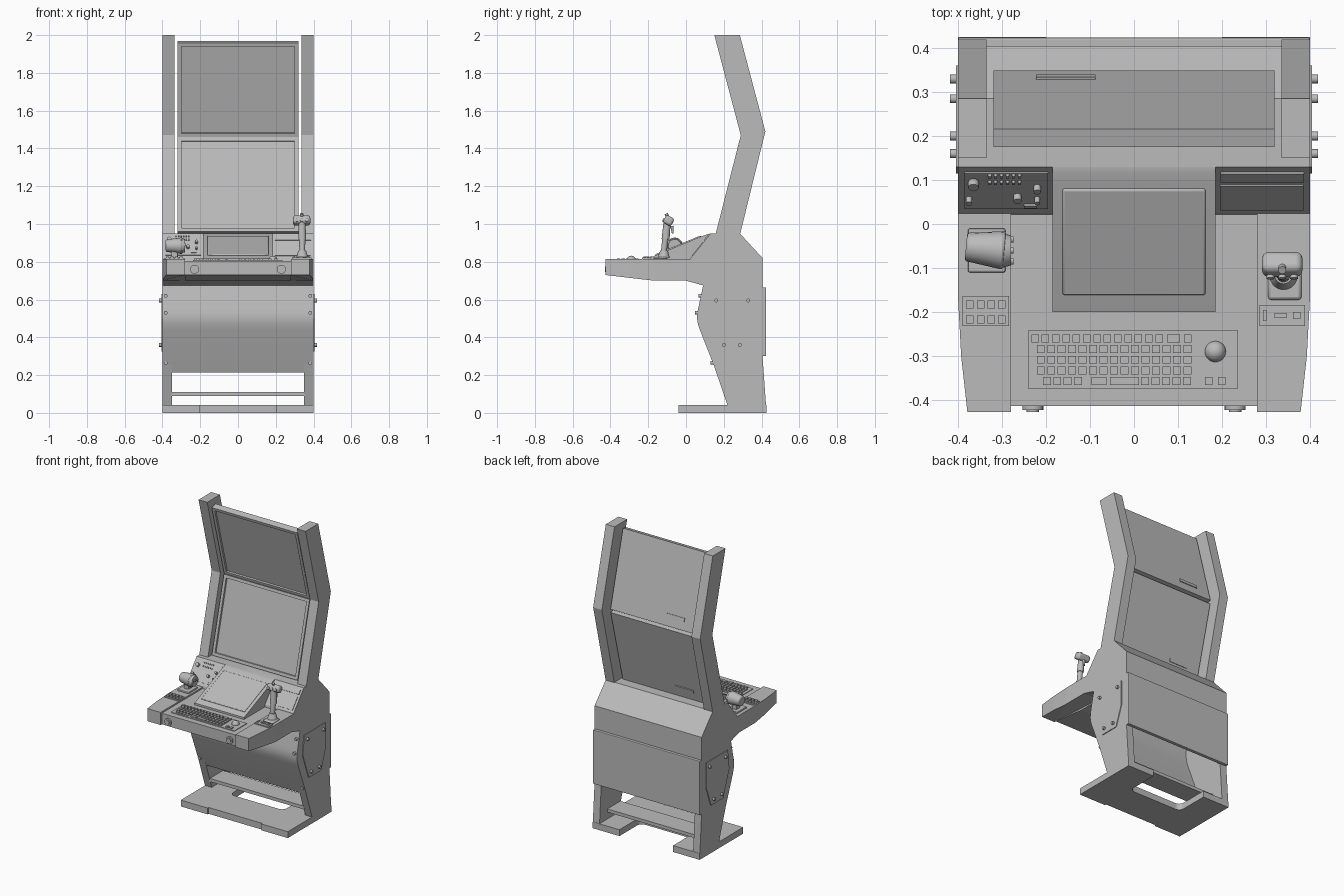
import bpy, bmesh, math
from mathutils import Vector, Matrix

cube = bpy.data.objects.get("Cube")
if cube:
    bpy.data.objects.remove(cube, do_unlink=True)

GREY = (0.5, 0.5, 0.5, 1)
mat = bpy.data.materials.new("panel_grey")
mat.use_nodes = True
mat.diffuse_color = GREY
mat.node_tree.nodes["Principled BSDF"].inputs["Base Color"].default_value = GREY


def finish(name, bm, smooth=False, bevel=0, segments=2):
    bmesh.ops.recalc_face_normals(bm, faces=bm.faces)
    me = bpy.data.meshes.new(name)
    bm.to_mesh(me)
    bm.free()
    me.materials.append(mat)
    ob = bpy.data.objects.new(name, me)
    bpy.context.collection.objects.link(ob)
    if bevel:
        mod = ob.modifiers.new("bevel", "BEVEL")
        mod.width, mod.segments = bevel, segments
    if smooth:
        bpy.ops.object.select_all(action="DESELECT")
        ob.select_set(True)
        bpy.context.view_layer.objects.active = ob
        bpy.ops.object.shade_smooth_by_angle(angle=math.radians(35))
    return ob


def prism(name, pts, a, b, axis="x", **kw):
    """Extrude a (y, z) outline along x, or an (x, y) outline along z."""
    bm = bmesh.new()
    place = (lambda p: (a, *p)) if axis == "x" else (lambda p: (*p, a))
    face = bm.faces.new([bm.verts.new(place(p)) for p in pts])
    new = bmesh.ops.extrude_face_region(bm, geom=[face])["geom"]
    shift = Vector((b - a, 0, 0)) if axis == "x" else Vector((0, 0, b - a))
    bmesh.ops.translate(bm, vec=shift, verts=[v for v in new if isinstance(v, bmesh.types.BMVert)])
    return finish(name, bm, **kw)


def add_box(bm, c, size, tilt=0):
    m = Matrix.Translation(c) @ Matrix.Rotation(tilt, 4, "X") @ Matrix.Diagonal((*size, 1))
    return bmesh.ops.create_cube(bm, size=1, matrix=m)["verts"]


def box(name, c, size, tilt=0, **kw):
    bm = bmesh.new()
    add_box(bm, c, size, tilt)
    return finish(name, bm, **kw)


def rod(name, p, q, r0, r1=None, n=20, **kw):
    bm = bmesh.new()
    p, q = Vector(p), Vector(q)
    d = q - p
    m = Matrix.Translation((p + q) / 2) @ d.to_track_quat("Z", "Y").to_matrix().to_4x4()
    bmesh.ops.create_cone(bm, cap_ends=True, segments=n, radius1=r0,
                          radius2=r0 if r1 is None else r1, depth=d.length, matrix=m)
    return finish(name, bm, smooth=True, **kw)


# Paired side parts: legs, pillars, desk wings, hatches and bolts
leg = [(.425, .02), (.405, .3), (.405, .82), (.285, .95), (.13, .95), (.025, .82),
       (0, .7), (.09, .675), (.062, .5), (.22, .04), (.22, .02)]
pillar = [(.15, 2), (.285, 2), (.42, 1.49), (.285, .94), (.155, .94), (.29, 1.47)]
hatch = [(.13, .63), (.36, .63), (.36, .46), (.31, .325), (.18, .325), (.115, .5)]
for s, side in ((1, "left"), (-1, "right")):
    prism(side + "_side_panel", leg, s * .35, s * .4)
    prism(side + "_pillar", pillar, s * .335, s * .4)
    prism(side + "_side_hatch", hatch, s * .395, s * .405)
    for i, (y, z) in enumerate(((.16, .595), (.33, .595), (.2, .36), (.285, .36))):
        rod(f"{side}_hatch_bolt_{i}", (s * .4, y, z), (s * .418, y, z), .01)
    for i, (y, z) in enumerate(((.08, .62), (.062, .53), (.145, .265))):
        rod(f"{side}_front_bolt_{i}", (s * .383, y + .01, z), (s * .383, y - .014, z), .01)

    # Wing: tapered outer edge, sloped underside
    bm = bmesh.new()
    plan = [(.28, -.427), (.379, -.427), (.393, -.3), (.4, -.17), (.4, .04), (.28, .04)]
    low = [.73, .73, .715, .7, .7, .7]
    top = [bm.verts.new((s * x, y, .815)) for x, y in plan]
    bot = [bm.verts.new((s * x, y, z)) for (x, y), z in zip(plan, low)]
    bm.faces.new(top)
    bmesh.ops.triangulate(bm, faces=[bm.faces.new(bot)])
    for i in range(len(plan)):
        j = (i + 1) % len(plan)
        bm.faces.new((top[i], top[j], bot[j], bot[i]))
    finish(side + "_desk_wing", bm)
    rod(side + "_front_socket", (s * .23, -.40, .76), (s * .23, -.423, .76), .024)
    rod(side + "_front_socket_core", (s * .23, -.42, .76), (s * .23, -.428, .76), .014)

# Cabinet, desk centre and console wedge
prism("cabinet", [(.405, .66), (.405, .82), (.285, .95), (.13, .95), (.025, .82),
                  (.0, .7), (.09, .675)], -.351, .351)
prism("desk_centre", [(-.414, .805), (-.414, .73), (-.17, .7), (.03, .7), (.03, .805)], -.281, .281)
prism("console_wedge", [(-.2, .78), (-.2, .818), (.09, .938), (.115, .946), (.13, .95), (.2, .95), (.2, .78)],
      -.185, .185, smooth=True)
SLOPE = math.atan2(.12, .29)
prism_screen = box("console_screen", (0, -.04, .884), (.325, .262, .012), SLOPE, bevel=.005, smooth=True)

# Lower shell: bent front panel, back panel, shelf, base
prism("front_panel", [(.092, .68), (.066, .56), (.06, .53), (.058, .5), (.063, .47), (.073, .44), (.162, .215),
                      (.178, .215), (.09, .44), (.078, .5), (.085, .56), (.108, .68)], -.4, .4, smooth=True)
prism("back_panel", [(.4, .665), (.424, .665), (.424, .3), (.4, .3)], -.4, .4, bevel=.004)
box("shelf", (0, .27, .1), (.71, .14, .022))
r = .035
corner = [(.2 - r + r * math.cos(a), .2 + r - r * math.sin(a))
          for a in (i * math.pi / 10 for i in range(6))]
base = [(.4, .425), (.2, .425)] + corner + [(-x, y) for x, y in reversed(corner)] + [
    (-.2, .425), (-.4, .425), (-.4, -.04), (-.2, -.04), (-.2, -.03), (.2, -.03), (.2, -.04), (.4, -.04)]
prism("base_plate", base, 0, .043, axis="z")


# Two tilted monitors with a recessed screen and a raised rear grip
def monitor(name, z, tilt, grip):
    bm = bmesh.new()
    add_box(bm, (0, .021, 0), (.64, .042, .515))
    bm.faces.ensure_lookup_table()
    front = [f for f in bm.faces if f.calc_center_median().y < .001]
    bmesh.ops.inset_region(bm, faces=front, thickness=.028, depth=0)
    bmesh.ops.inset_region(bm, faces=front, thickness=.003, depth=-.01)
    add_box(bm, (-.155, .043, grip), (.135, .008, .022))
    m = Matrix.Translation((0, .242, z)) @ Matrix.Rotation(tilt, 4, "X")
    bmesh.ops.transform(bm, matrix=m, verts=bm.verts)
    finish(name, bm)


monitor("upper_monitor", 1.71, math.radians(15), -.19)
monitor("lower_monitor", 1.21, math.radians(-14.5), -.19)

# Keyboard and trackball
box("keyboard_plate", (-.002, -.308, .806), (.475, .135, .006))
bm = bmesh.new()
rows = [[(-.225 + i * .0235, .017) for i in range(13)] + [(.09, .03), (.122, .017)]]
rows += [[(-.212 + i * .0238, .018) for i in range(15)] for _ in range(3)]
rows += [[(-.198 + i * .0235, .018) for i in range(4)] + [(-.08, .034), (-.038, .034), (-.006, .034)]
         + [(.025 + i * .0238, .018) for i in range(5)] + [(.17, .017), (.2, .017)]]
for i, row in enumerate(rows):
    for x, w in row:
        add_box(bm, (x, -.26 - i * .0243, .812), (w, .018, .01))
finish("keys", bm)
bm = bmesh.new()
bmesh.ops.create_uvsphere(bm, u_segments=24, v_segments=12, radius=.024,
                          matrix=Matrix.Translation((.185, -.29, .808)))
finish("trackball", bm, smooth=True)

# Throttle with its button pad
box("throttle_base", (-.335, -.06, .82), (.085, .1, .012), bevel=.004)
box("throttle_neck", (-.335, -.055, .845), (.035, .04, .06), bevel=.006)
rod("throttle_grip", (-.382, -.052, .885), (-.295, -.06, .885), .032, .044, bevel=.005)
rod("throttle_end", (-.3, -.06, .885), (-.28, -.06, .885), .04, .034)
for i in range(3):
    rod(f"throttle_button_{i}", (-.285, -.085 + i * .025, .89), (-.274, -.085 + i * .025, .89), .007)
bm = bmesh.new()
add_box(bm, (-.337, -.198, .816), (.105, .068, .006))
for i in range(8):
    add_box(bm, (-.373 + i % 4 * .024, -.183 - i // 4 * .034, .821), (.017, .018, .012))
finish("button_pad", bm)

# Flight stick with its switch plate
box("stick_base", (.343, -.135, .818), (.076, .075, .014), bevel=.008, smooth=True)
rod("stick_boot", (.34, -.118, .822), (.34, -.116, .86), .032, .02)
rod("stick_shaft", (.34, -.118, .85), (.34, -.108, .93), .015, .017)
rod("stick_grip", (.34, -.108, .92), (.338, -.1, 1.01), .021, .019)
box("stick_head", (.337, -.092, 1.018), (.092, .05, .046), -.5, bevel=.014, segments=3, smooth=True)
for i in range(3):
    rod(f"stick_button_{i}", (.31 + i * .027, -.1, 1.015), (.31 + i * .027, -.124, 1.022), .009)
rod("stick_hat", (.337, -.095, 1.03), (.337, -.105, 1.055), .009)
rod("stick_trigger", (.34, -.075, .99), (.34, -.07, .95), .008, .005)
bm = bmesh.new()
add_box(bm, (.337, -.208, .817), (.104, .048, .01))
add_box(bm, (.333, -.208, .823), (.03, .01, .008))
add_box(bm, (.297, -.208, .823), (.008, .025, .012))
add_box(bm, (.37, -.208, .823), (.018, .016, .01))
finish("switch_plate", bm)

# Sloped instrument panels beside the wedge
TILT = math.atan2(.13, .105)


def on_panel(x, t, h=0):
    return Vector((x, .025 + .105 * t - h * .78, .82 + .13 * t + h * .63))


box("right_instrument_panel", on_panel(-.29, .5), (.19, .13, .008), TILT)
box("left_instrument_panel", on_panel(.29, .35), (.19, .09, .008), TILT)
box("left_instrument_strip", on_panel(.292, .8), (.19, .03, .012), TILT)
for i, (x, t, size) in enumerate(((-.365, .7, .012), (-.375, .35, .007), (-.265, .4, .009),
                                  (-.22, .6, .008), (-.22, .35, .006))):
    rod(f"panel_knob_{i}", on_panel(x, t), on_panel(x, t, .02), size)
bm = bmesh.new()
for i in range(12):
    add_box(bm, on_panel(-.328 + i % 6 * .0135, .85 - i // 6 * .14, .006), (.007, .007, .01), TILT)
add_box(bm, on_panel(-.235, .2, .006), (.03, .008, .008), TILT)
finish("panel_switches", bm)
